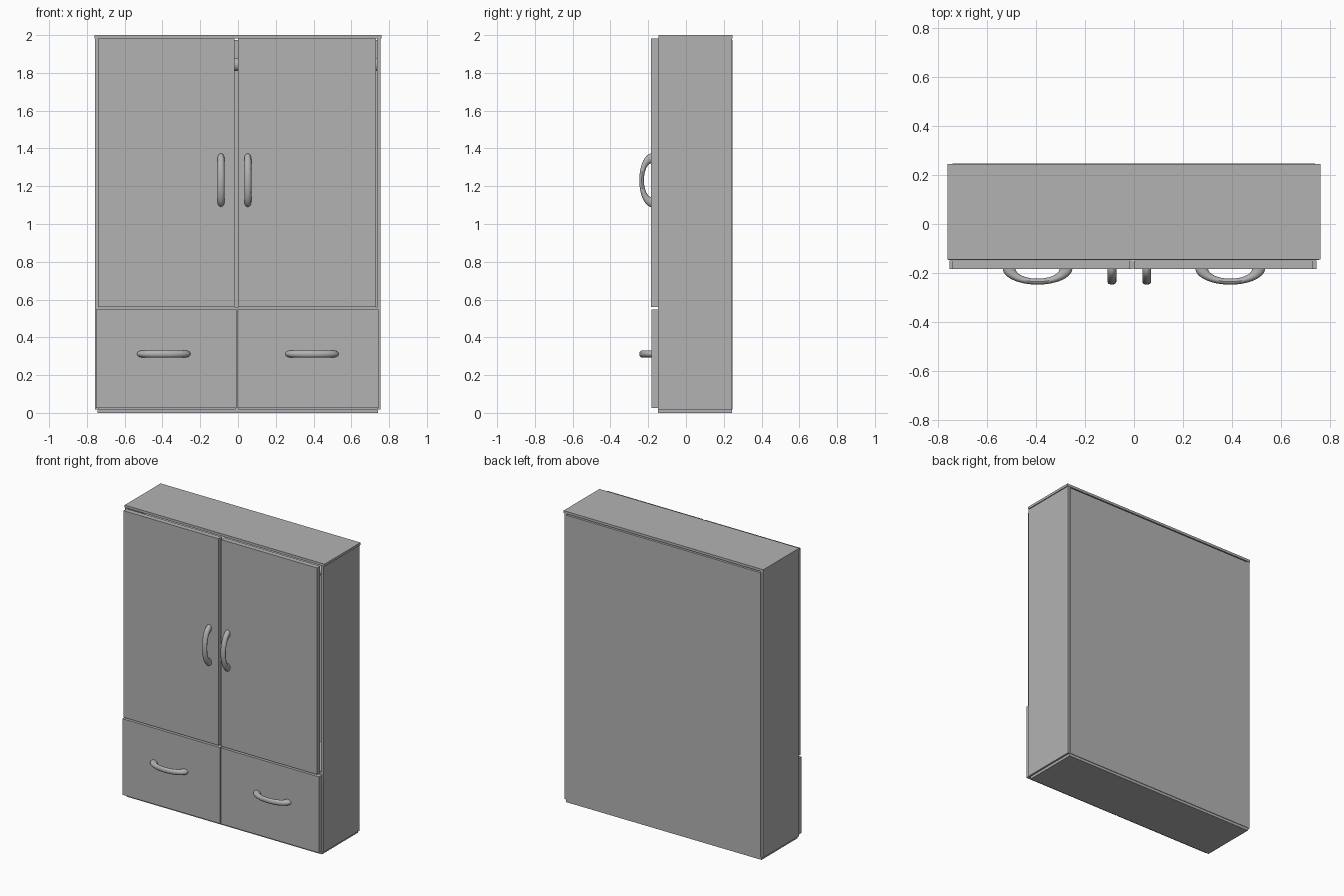
import bpy, math

if "Cube" in bpy.data.objects:
    bpy.data.objects.remove(bpy.data.objects["Cube"])

grey = bpy.data.materials.new("dark_grey")
grey.diffuse_color = (0.45, 0.45, 0.45, 1)
grey.use_nodes = True
grey.node_tree.nodes["Principled BSDF"].inputs["Base Color"].default_value = grey.diffuse_color


def box(name, x0, x1, y0, y1, z0, z1):
    bpy.ops.mesh.primitive_cube_add(size=1, location=((x0 + x1) / 2, (y0 + y1) / 2, (z0 + z1) / 2))
    o = bpy.context.object
    o.name = name
    o.scale = (x1 - x0, y1 - y0, z1 - z0)
    bpy.ops.object.transform_apply(location=False, rotation=False, scale=True)
    return o


def handle(name, x, z, upright):
    # flattened ring half sunk into the front panel
    bpy.ops.mesh.primitive_torus_add(major_radius=0.116, minor_radius=0.026,
                                     major_segments=48, minor_segments=16)
    o = bpy.context.object
    o.name = name
    o.scale = (1, 0.465, 0.7)
    bpy.ops.object.transform_apply(location=False, rotation=False, scale=True)
    # keep only the half in front of the panel
    bpy.ops.object.mode_set(mode='EDIT')
    bpy.ops.mesh.select_all(action='SELECT')
    bpy.ops.mesh.bisect(plane_co=(0, 0.005, 0), plane_no=(0, 1, 0), clear_outer=True, use_fill=True)
    bpy.ops.object.mode_set(mode='OBJECT')
    bpy.ops.object.shade_smooth_by_angle()
    o.location = (x, -0.181, z)
    if upright:
        o.rotation_euler = (0, math.pi / 2, 0)


# carcass
box("top_panel", -0.76, 0.76, -0.145, 0.245, 1.983, 2.0)
box("bottom_panel", -0.745, 0.741, -0.147, 0.243, 0.0, 0.02)
box("side_left", -0.757, -0.738, -0.147, 0.243, 0.018, 1.984)
box("side_right", 0.735, 0.754, -0.147, 0.243, 0.018, 1.984)
box("back_panel", -0.74, 0.738, 0.23, 0.247, 0.018, 1.975)
box("shelf", -0.74, 0.738, -0.145, 0.232, 0.54, 0.56)
box("drawer_divider", -0.012, 0.005, -0.145, 0.232, 0.02, 0.54)

# hanging rod
bpy.ops.mesh.primitive_cylinder_add(vertices=32, radius=0.035, depth=1.476,
                                    location=(-0.001, 0.05, 1.845),
                                    rotation=(0, math.pi / 2, 0))
bpy.context.object.name = "hanging_rod"
bpy.ops.object.shade_smooth_by_angle()

# doors and drawers with their handles
for side, door, drawer, hx, dx in (
        ("left", (-0.742, -0.018), (-0.751, -0.007), -0.09, -0.393),
        ("right", (0.0, 0.73), (-0.003, 0.744), 0.052, 0.392)):
    box("door_" + side, *door, -0.184, -0.149, 0.56, 1.981)
    box("drawer_front_" + side, *drawer, -0.183, -0.149, 0.025, 0.548)
    handle("door_handle_" + side, hx, 1.232, True)
    handle("drawer_handle_" + side, dx, 0.312, False)

for o in bpy.data.objects:
    o.data.materials.append(grey)
